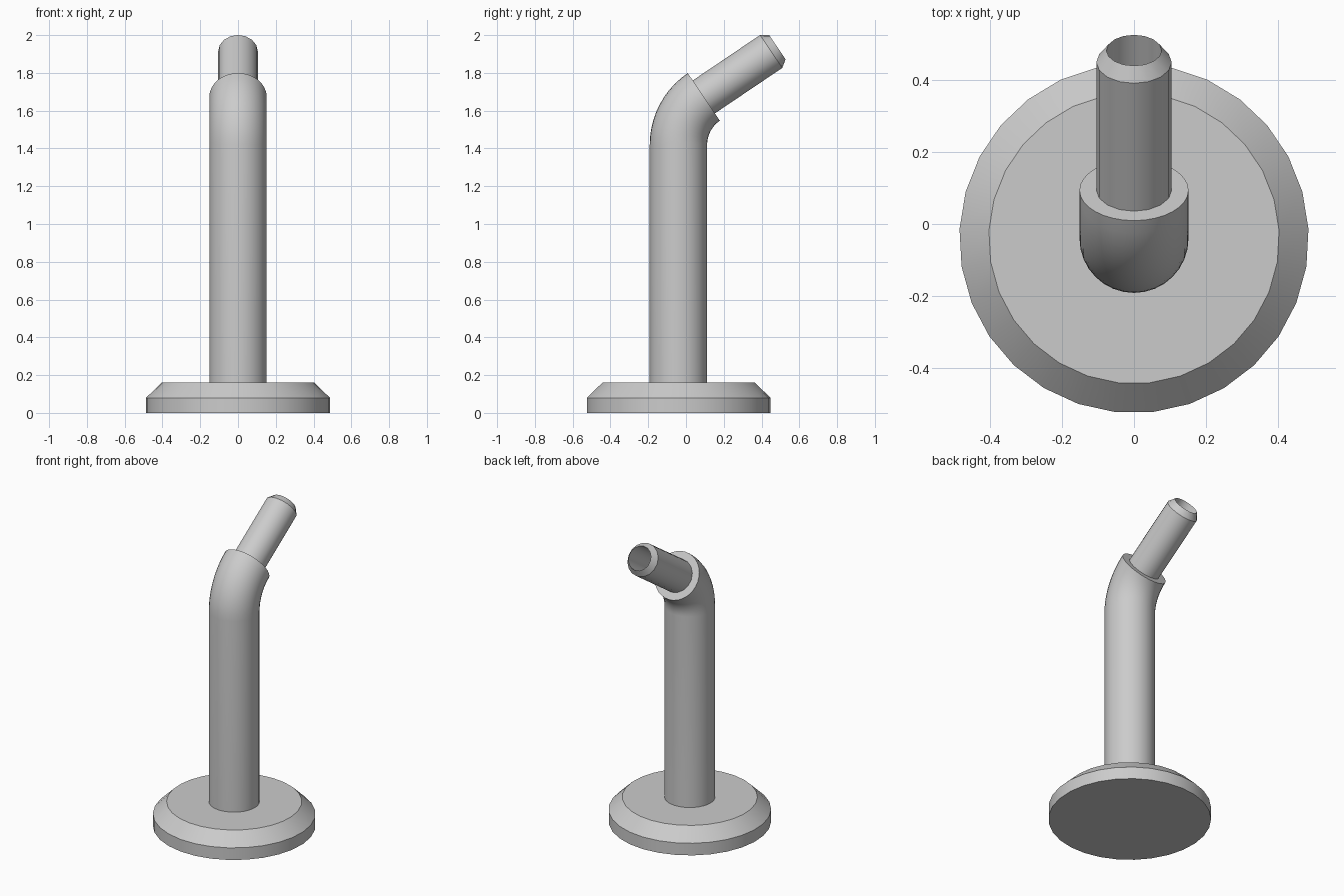
import bpy, bmesh, math
from mathutils import Matrix, Vector

cube = bpy.data.objects.get("Cube")
if cube:
    bpy.data.objects.remove(cube, do_unlink=True)

grey = bpy.data.materials.new("plain grey")
grey.use_nodes = True
colour = (0.6, 0.6, 0.6, 1)
grey.diffuse_color = colour
grey.node_tree.nodes["Principled BSDF"].inputs["Base Color"].default_value = colour


def loft(name, rings, sides):
    """Skin circular rings given as (centre, tilt toward +y, radius), capping both ends."""
    bm = bmesh.new()
    loops = []
    for centre, tilt, radius in rings:
        turn = Matrix.Rotation(-tilt, 3, 'X')
        loop = []
        for i in range(sides):
            a = math.tau * i / sides
            loop.append(bm.verts.new(centre + turn @ Vector((radius * math.sin(a), radius * math.cos(a), 0))))
        loops.append(loop)
    for low, high in zip(loops, loops[1:]):
        for i in range(sides):
            j = (i + 1) % sides
            bm.faces.new((low[i], low[j], high[j], high[i]))
    bm.faces.new(loops[0])
    bm.faces.new(loops[-1])
    bmesh.ops.recalc_face_normals(bm, faces=bm.faces)
    mesh = bpy.data.meshes.new(name)
    bm.to_mesh(mesh)
    bm.free()
    mesh.materials.append(grey)
    obj = bpy.data.objects.new(name, mesh)
    bpy.context.collection.objects.link(obj)
    bpy.ops.object.select_all(action='DESELECT')
    obj.select_set(True)
    bpy.context.view_layer.objects.active = obj
    bpy.ops.object.shade_smooth_by_angle(angle=math.radians(30))
    return obj


pole_y = -0.04

# Round foot with a chamfered upper edge
loft("base", [(Vector((0, pole_y, z)), 0, r)
              for z, r in ((0, 0.487), (0.08, 0.487), (0.16, 0.405))], 29)

# Upright pole with a bent top
bend, bend_radius, bend_z, steps = math.radians(56), 0.305, 1.42, 10
pole = [(Vector((0, pole_y, 0.15)), 0, 0.152)]
for k in range(steps + 1):
    a = bend * k / steps
    centre = Vector((0, pole_y + bend_radius * (1 - math.cos(a)), bend_z + bend_radius * math.sin(a)))
    pole.append((centre, a, 0.152))
loft("bent_pole", pole, 32)

# Hollow nozzle with a chamfered lip, continuing the direction of the bend
elbow_end = pole[-1][0]
axis = Vector((0, math.sin(bend), math.cos(bend)))
loft("nozzle", [(elbow_end + axis * t, bend, r)
                for t, r in ((-0.02, 0.105), (0.43, 0.105), (0.47, 0.077), (0.01, 0.077))], 16)
